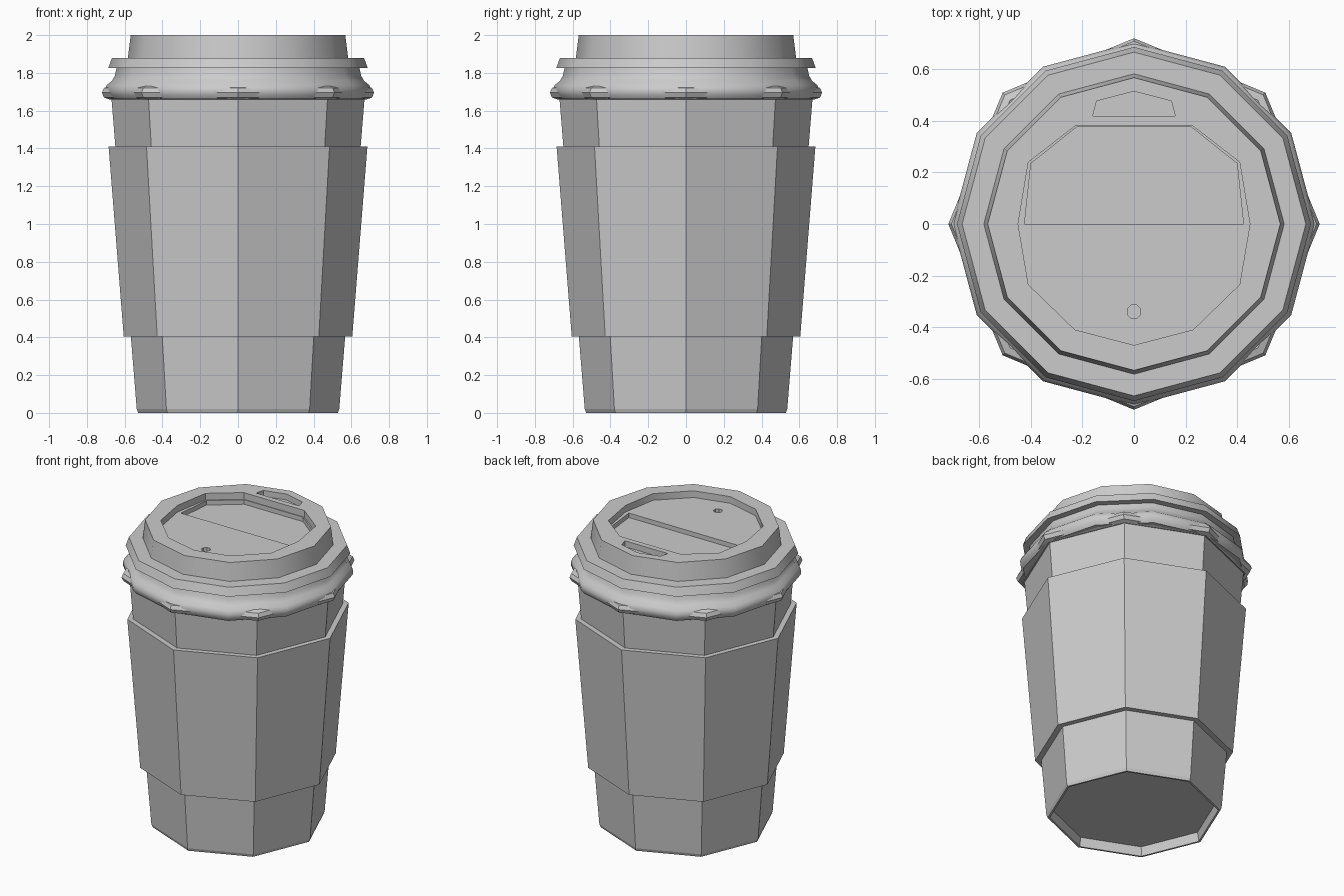
import bpy, bmesh
from math import sin, cos, pi

if "Cube" in bpy.data.objects:
    bpy.data.objects.remove(bpy.data.objects["Cube"])


def finish(name, bm):
    bmesh.ops.recalc_face_normals(bm, faces=bm.faces)
    me = bpy.data.meshes.new(name)
    bm.to_mesh(me)
    bm.free()
    ob = bpy.data.objects.new(name, me)
    bpy.context.collection.objects.link(ob)
    return ob


def lathe(name, profile, sides, loop=False):
    """Revolve (radius, z) points; cap the ends, or join them when loop is set."""
    bm = bmesh.new()
    rings = [[bm.verts.new((r * cos(2 * pi * i / sides), r * sin(2 * pi * i / sides), z))
              for i in range(sides)] for r, z in profile]
    pairs = list(zip(rings, rings[1:]))
    if loop:
        pairs.append((rings[-1], rings[0]))
    else:
        bm.faces.new(rings[0])
        bm.faces.new(rings[-1])
    for a, b in pairs:
        for i in range(sides):
            j = (i + 1) % sides
            bm.faces.new((a[i], a[j], b[j], b[i]))
    return finish(name, bm)


def prism(name, outline, z0, z1):
    bm = bmesh.new()
    low = [bm.verts.new((x, y, z0)) for x, y in outline]
    high = [bm.verts.new((x, y, z1)) for x, y in outline]
    bm.faces.new(low)
    bm.faces.new(high)
    n = len(outline)
    for i in range(n):
        j = (i + 1) % n
        bm.faces.new((low[i], low[j], high[j], high[i]))
    return finish(name, bm)


def mirrored(half):
    """Complete an outline given its right half, ordered bottom to top."""
    return half + [(-x, y) for x, y in reversed(half) if x > 0]


def cut(target, cutter):
    mod = target.modifiers.new("cut", 'BOOLEAN')
    mod.operation = 'DIFFERENCE'
    mod.solver = 'EXACT'
    mod.object = cutter
    bpy.context.view_layer.objects.active = target
    bpy.ops.object.modifier_apply(modifier=mod.name)
    bpy.data.objects.remove(cutter)


# Octagonal cup with a recessed base
lathe("cup_body", [(0.505, 0.06), (0.515, 0), (0.528, 0), (0.536, 0.02), (0.672, 1.69)], 8)

# Cardboard sleeve
lathe("sleeve", [(0.567, 0.405), (0.605, 0.405), (0.685, 1.41), (0.648, 1.41)], 8, loop=True)

# Rolled cup rim, its corners poke out through the lid
rim = lathe("cup_rim", [(0.68 + 0.041 * cos(a * pi / 4), 1.695 + 0.036 * sin(a * pi / 4))
                        for a in range(8)], 8, loop=True)

# Twelve-sided lid
lid = lathe("lid", [(0.62, 1.68), (0.66, 1.662), (0.685, 1.662), (0.702, 1.685), (0.705, 1.71),
                    (0.695, 1.735), (0.668, 1.757), (0.652, 1.785), (0.643, 1.825),
                    (0.687, 1.825), (0.667, 1.88), (0.583, 1.88), (0.568, 2.0)], 12)

# Sunken drinking panel: shallow front half, deeper back half
cut(lid, prism("panel_cutter", mirrored([(0, -0.47), (0.23, -0.41), (0.41, -0.235), (0.45, 0),
                                         (0.41, 0.24), (0.225, 0.383)]), 1.955, 2.1))
cut(lid, prism("back_cutter", mirrored([(0.425, 0), (0.40, 0.235), (0.22, 0.378)]), 1.925, 2.05))

# Sip opening and vent hole
cut(lid, prism("sip_cutter", mirrored([(0.16, 0.42), (0.145, 0.477), (0, 0.515)]), 1.96, 2.1))
cut(lid, prism("vent_cutter", [(0.028 * cos(i * pi / 4 + pi / 8), -0.34 + 0.028 * sin(i * pi / 4 + pi / 8))
                               for i in range(8)], 1.92, 2.1))

# Soft shading on the moulded rims, hard edges kept
for ob in (lid, rim):
    bpy.ops.object.select_all(action='DESELECT')
    ob.select_set(True)
    bpy.context.view_layer.objects.active = ob
    bpy.ops.object.shade_smooth_by_angle(angle=0.65)
